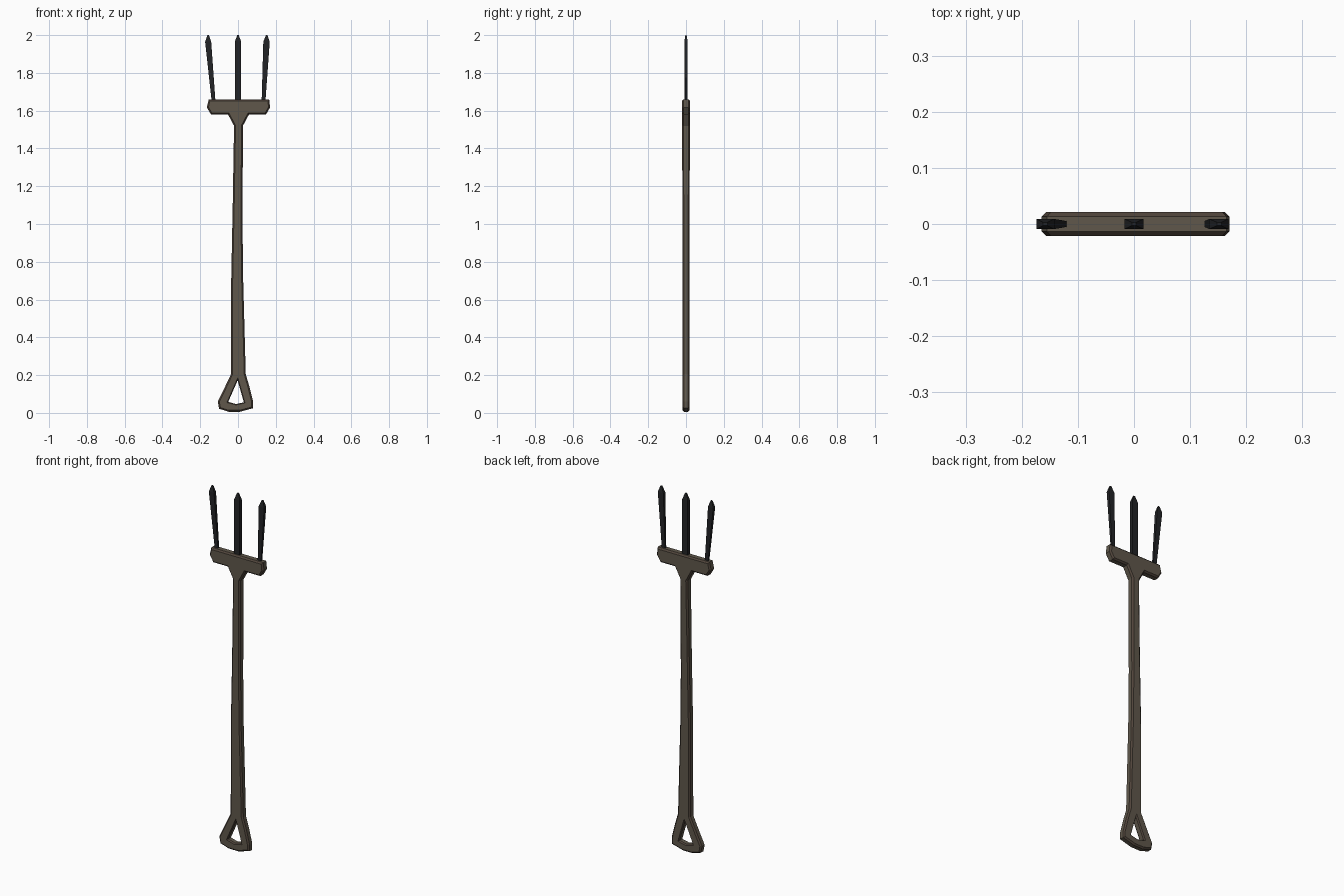
import bpy, bmesh
from mathutils import Vector

if "Cube" in bpy.data.objects:
    bpy.data.objects.remove(bpy.data.objects["Cube"])


def material(name, rgb):
    m = bpy.data.materials.new(name)
    m.diffuse_color = (*rgb, 1)
    m.use_nodes = True
    m.node_tree.nodes["Principled BSDF"].inputs["Base Color"].default_value = m.diffuse_color
    return m


WOOD = material("weathered wood", (0.115, 0.096, 0.070))
EDGE = material("dark wood edge", (0.080, 0.058, 0.043))
IRON = material("black iron", (0.016, 0.017, 0.019))


def finish(bm, name, mats):
    bmesh.ops.recalc_face_normals(bm, faces=bm.faces)
    me = bpy.data.meshes.new(name)
    bm.to_mesh(me)
    bm.free()
    for m in mats:
        me.materials.append(m)
    ob = bpy.data.objects.new(name, me)
    bpy.context.collection.objects.link(ob)
    return ob


def inset(loop, d):
    """Move a closed loop towards its left side by d."""
    out = []
    n = len(loop)
    for i in range(n):
        p, q, r = (Vector(loop[(i + k) % n]) for k in (-1, 0, 1))
        a, b = (q - p).normalized(), (r - q).normalized()
        na, nb = Vector((-a.y, a.x)), Vector((-b.y, b.x))
        out.append(q + (na + nb) * d / (1 + na.dot(nb)))
    return out


# Outline of grip, shaft and head, anticlockwise from the front; then the grip hole, clockwise
outer = [(-0.10, 0.022), (-0.05, 0.006), (0.01, 0.006), (0.08, 0.025), (0.08, 0.06),
         (0.06, 0.14), (0.041, 0.205), (0.027, 0.72), (0.024, 1.0), (0.026, 1.52),
         (0.058, 1.58), (0.148, 1.58), (0.17, 1.617), (0.165, 1.66), (-0.155, 1.66),
         (-0.165, 1.617), (-0.143, 1.58), (-0.053, 1.58), (-0.021, 1.52),
         (-0.028, 1.1), (-0.036, 0.7), (-0.037, 0.205), (-0.075, 0.125), (-0.107, 0.06)]
hole = [(-0.052, 0.058), (-0.002, 0.172), (0.031, 0.056), (-0.01, 0.047)]

bm = bmesh.new()
caps = ([], [])
for loop, bevel in ((outer, 0.008), (hole, 0.005)):
    n = len(loop)
    rings = []
    for y, d in ((-0.021, bevel), (-0.013, 0), (0.013, 0), (0.021, bevel)):
        pts = inset(loop, d) if d else loop
        rings.append([bm.verts.new((p[0], y * (1 if p[1] > 1.515 else 0.88), p[1])) for p in pts])
    for k in range(3):
        for i in range(n):
            j = (i + 1) % n
            f = bm.faces.new((rings[k][i], rings[k][j], rings[k + 1][j], rings[k + 1][i]))
            f.material_index = 0 if k == 1 else 1
    for cap, ring in zip(caps, (rings[0], rings[3])):
        cap += [bm.edges.get((ring[i], ring[(i + 1) % n])) for i in range(n)]
for cap in caps:
    bmesh.ops.triangle_fill(bm, edges=cap, use_beauty=True)
finish(bm, "handle_and_head", [WOOD, EDGE])


# Three iron prongs: tapered bars with a pointed tip
def prong(name, base_x, base_w, top_x, top_w, tip_x, base_t):
    bm = bmesh.new()
    rings = []
    for x, z, w, t in ((base_x, 1.645, base_w, base_t), (top_x, 1.965, top_w, 0.009),
                       (tip_x, 2.0, 0.004, 0.003)):
        rings.append([bm.verts.new((x + sx * w, sy * t, z))
                      for sx, sy in ((-1, -1), (1, -1), (1, 1), (-1, 1))])
    for a, b in zip(rings, rings[1:]):
        for i in range(4):
            j = (i + 1) % 4
            bm.faces.new((a[i], a[j], b[j], b[i]))
    bm.faces.new(rings[0])
    bm.faces.new(rings[-1])
    finish(bm, name, [IRON])


prong("left_prong", -0.129, 0.010, -0.158, 0.016, -0.158, 0.005)
prong("middle_prong", 0.0, 0.017, 0.0, 0.017, 0.0, 0.009)
prong("right_prong", 0.135, 0.010, 0.151, 0.017, 0.152, 0.005)
